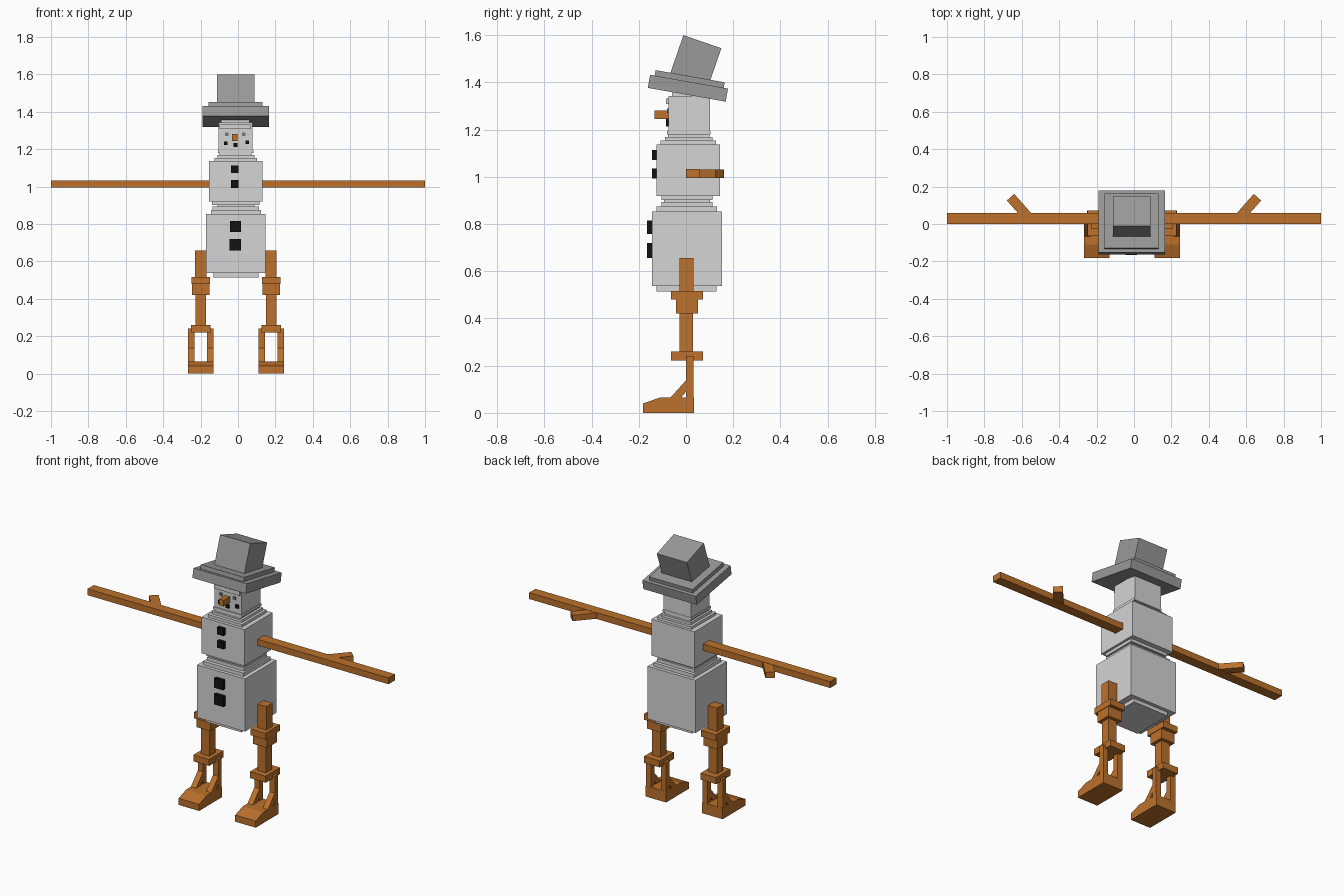
import bpy, bmesh, math
from mathutils import Matrix

cube = bpy.data.objects.get("Cube")
if cube:
    bpy.data.objects.remove(cube)


def material(name, r, g, b):
    m = bpy.data.materials.new(name)
    m.use_nodes = True
    m.diffuse_color = (r, g, b, 1)
    bsdf = next(n for n in m.node_tree.nodes if n.type == 'BSDF_PRINCIPLED')
    bsdf.inputs["Base Color"].default_value = (r, g, b, 1)
    bsdf.inputs["Roughness"].default_value = 0.8
    return m


SNOW = material("snow grey", 0.66, 0.66, 0.66)
FELT = material("felt grey", 0.32, 0.32, 0.32)
WOOD = material("wood orange", 0.50, 0.165, 0.025)
COAL = material("coal black", 0.006, 0.006, 0.006)
EYE = material("eye grey", 0.18, 0.19, 0.22)


def finish(name, bm, mat):
    bmesh.ops.recalc_face_normals(bm, faces=bm.faces)
    me = bpy.data.meshes.new(name)
    bm.to_mesh(me)
    bm.free()
    me.materials.append(mat)
    ob = bpy.data.objects.new(name, me)
    bpy.context.scene.collection.objects.link(ob)
    return ob


def block(name, mat, centre, size, rot=Matrix.Identity(4)):
    bm = bmesh.new()
    bmesh.ops.create_cube(bm, size=1, matrix=Matrix.Translation(centre) @ rot @ Matrix.Diagonal((*size, 1)))
    return finish(name, bm, mat)


def box(name, mat, x, y, z):
    """Axis-aligned box from its three (low, high) ranges."""
    return block(name, mat, [(a + b) / 2 for a, b in (x, y, z)], [b - a for a, b in (x, y, z)])


def extrude_x(name, mat, profile, x0, x1):
    """Prism with a (y, z) profile running from x0 to x1."""
    bm = bmesh.new()
    face = bm.faces.new([bm.verts.new((x0, y, z)) for y, z in profile])
    new = bmesh.ops.extrude_face_region(bm, geom=[face])["geom"]
    bmesh.ops.translate(bm, vec=(x1 - x0, 0, 0), verts=[v for v in new if isinstance(v, bmesh.types.BMVert)])
    return finish(name, bm, mat)


# Stacked snow blocks with stepped edges
for name, x, y, z in [
    ("belly_base", (-.13, .11), (-.125, .13), (.515, .55)),
    ("belly", (-.17, .148), (-.145, .152), (.537, .853)),
    ("belly_step_low", (-.145, .123), (-.125, .132), (.85, .874)),
    ("belly_step_high", (-.135, .113), (-.103, .112), (.87, .893)),
    ("waist", (-.11, .088), (-.093, .102), (.88, .93)),
    ("chest_base", (-.138, .115), (-.104, .113), (.901, .925)),
    ("chest", (-.155, .13), (-.125, .143), (.919, 1.137)),
    ("chest_step_low", (-.125, .102), (-.107, .127), (1.13, 1.153)),
    ("chest_step_high", (-.11, .087), (-.088, .112), (1.15, 1.168)),
    ("neck", (-.098, .073), (-.076, .10), (1.16, 1.195)),
    ("chin", (-.108, .082), (-.081, .104), (1.18, 1.194)),
    ("head", (-.105, .077), (-.075, .102), (1.194, 1.342)),
    ("head_top", (-.092, .062), (-.06, .085), (1.33, 1.356)),
    ("brow", (-.10, .07), (-.085, -.07), (1.308, 1.332)),
]:
    box(name, SNOW, x, y, z)

# Face
box("nose", WOOD, (-.032, -.002), (-.133, -.07), (1.244, 1.28))
for i, x in enumerate((-.061, .03)):
    box(f"eye_{i}", EYE, (x - .009, x + .009), (-.081, -.07), (1.271, 1.289))
for i, (x, z) in enumerate([(-.065, 1.232), (-.013, 1.222), (.05, 1.237)]):
    box(f"mouth_coal_{i}", COAL, (x - .01, x + .01), (-.085, -.07), (z - .01, z + .01))

# Coal buttons
for i, (x, y, z, s) in enumerate([(-.017, -.145, 1.093, .042), (-.017, -.145, 1.013, .042),
                                  (-.014, -.165, .786, .058), (-.014, -.165, .688, .062)]):
    box(f"button_{i}", COAL, (x - s / 2, x + s / 2), (y, y + .03), (z - s / 2, z + s / 2))

# Hat, tipped backwards in two steps
tilt = Matrix.Rotation(math.radians(-10), 4, 'X')
block("hat_brim", FELT, (-.012, .008, 1.375), (.355, .335, .056), tilt)
block("hat_band", FELT, (-.014, .015, 1.411), (.288, .297, .03), tilt)
block("hat_crown", FELT, (-.011, .04, 1.487), (.20, .17, .18), Matrix.Rotation(math.radians(-19), 4, 'X'))

# Stick arms, each with a twig pointing back
for side, s in (("left", 1), ("right", -1)):
    box(f"{side}_arm", WOOD, sorted((s * .1, s)), (0, .06), (.994, 1.032))
    block(f"{side}_twig", WOOD, (s * .613, .09, 1.013), (.142, .053, .035),
          Matrix.Rotation(s * math.radians(48.5), 4, 'Z'))

# Legs, mirrored about the body's centre line
strut = [(0, .24), (.032, .24), (.032, .03), (0, .03)]
brace = [(-.07, .06), (-.025, .06), (.002, .092), (.002, .14)]
foot = [(-.182, 0), (.033, 0), (.033, .065), (-.11, .065), (-.182, .04)]
for side, s in (("left", 1), ("right", -1)):
    cx = -.011 + s * .188
    for part, half, y, z in [
        ("thigh", .03, (-.027, .032), (.45, .657)),
        ("knee_upper", .05, (-.064, .072), (.48, .517)),
        ("knee_lower", .047, (-.043, .051), (.42, .49)),
        ("shin", .028, (-.028, .03), (.24, .43)),
        ("ankle", .052, (-.064, .072), (.221, .26)),
    ]:
        box(f"{side}_{part}", WOOD, (cx - half, cx + half), y, z)
    extrude_x(f"{side}_foot", WOOD, foot, cx - .068, cx + .068)
    for label, x0 in (("a", cx - .068), ("b", cx + .033)):
        extrude_x(f"{side}_strut_{label}", WOOD, strut, x0, x0 + .035)
        extrude_x(f"{side}_brace_{label}", WOOD, brace, x0, x0 + .035)
